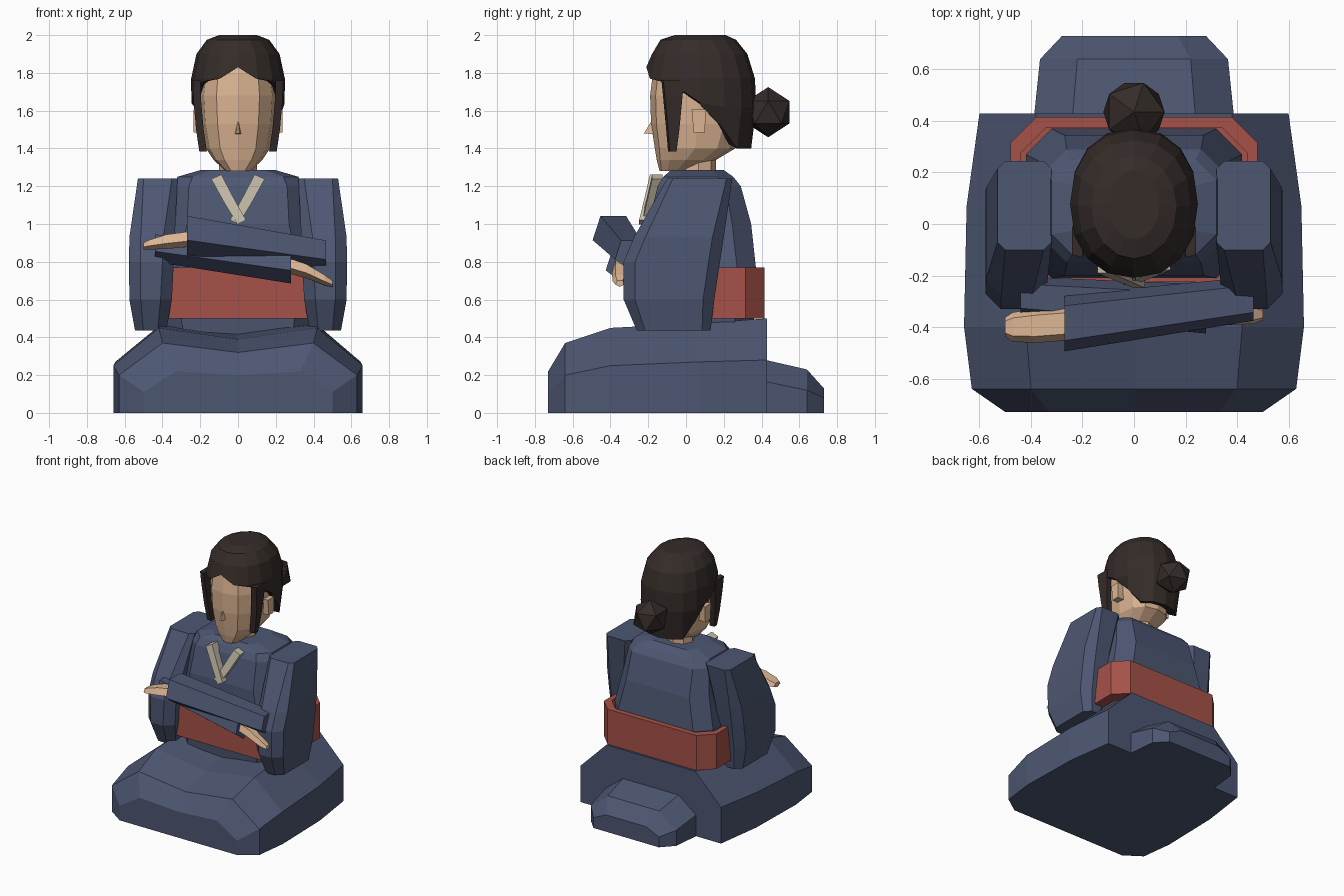
import bpy, bmesh
from math import sin, cos, pi, radians, copysign

if "Cube" in bpy.data.objects:
    bpy.data.objects.remove(bpy.data.objects["Cube"])


def material(name, rgb):
    m = bpy.data.materials.new(name)
    m.diffuse_color = (*rgb, 1)
    m.use_nodes = True
    m.node_tree.nodes["Principled BSDF"].inputs["Base Color"].default_value = m.diffuse_color
    return m


BLUE = material("blue_cloth", (.075, .095, .17))
RED = material("red_cloth", (.38, .085, .065))
SKIN = material("skin", (.72, .46, .29))
HAIR = material("dark_hair", (.035, .025, .022))
CREAM = material("cream_cloth", (.55, .5, .39))


def loft(name, rings, mat):
    """Skin a list of equal-length rings and cap both ends."""
    bm = bmesh.new()
    vs = [[bm.verts.new(p) for p in r] for r in rings]
    n = len(rings[0])
    for a, b in zip(vs, vs[1:]):
        for i in range(n):
            j = (i + 1) % n
            bm.faces.new((a[i], a[j], b[j], b[i]))
    bm.faces.new(vs[0])
    bm.faces.new(vs[-1])
    bmesh.ops.remove_doubles(bm, verts=bm.verts, dist=.0005)
    bmesh.ops.recalc_face_normals(bm, faces=bm.faces)
    me = bpy.data.meshes.new(name)
    bm.to_mesh(me)
    bm.free()
    ob = bpy.data.objects.new(name, me)
    me.materials.append(mat)
    bpy.context.collection.objects.link(ob)
    return ob


def arch(y, w, zs, wt, zt, zc):
    """Mound cross-section at depth y."""
    half = [(w, 0), (w, zs), (wt, zt)]
    pts = half + [(0, zc)] + [(-x, z) for x, z in reversed(half)]
    return [(x, y, z) for x, z in pts]


def octo(z, x0, x1, y0, y1, c):
    """Rectangle with chamfered corners at height z."""
    return [(x0 + c, y0, z), (x1 - c, y0, z), (x1, y0 + c, z), (x1, y1 - c, z),
            (x1 - c, y1, z), (x0 + c, y1, z), (x0, y1 - c, z), (x0, y0 + c, z)]


def penta(x, y, z, ry, rz):
    """Upright pentagon in the side plane, flat edge on top."""
    return [(x, y + ry * cos(radians(54 + 72 * k)), z + rz * sin(radians(54 + 72 * k)))
            for k in range(5)]


def oval(zs, rx, y0, y1, n, e=1.0):
    """Ring with its first point at the front; zs is a height or one per point."""
    out = []
    for i in range(n):
        a = 2 * pi * i / n
        s, c = sin(a), -cos(a)
        s, c = copysign(abs(s) ** e, s), copysign(abs(c) ** e, c)
        z = zs[i] if isinstance(zs, list) else zs
        out.append((rx * s, (y0 + y1) / 2 + (y1 - y0) / 2 * c, z))
    return out


# Kneeling lap and the feet bump behind it
loft("lap", [arch(-.73, .5, .11, .33, .22, .2), arch(-.64, .63, .2, .4, .37, .32),
             arch(-.4, .66, .25, .42, .45, .39), arch(.07, .65, .27, .4, .475, .45),
             arch(.43, .6, .28, .38, .5, .5)], BLUE)
loft("feet_cover", [arch(.4, .39, .17, .24, .285, .285), arch(.64, .365, .12, .22, .23, .23),
                    arch(.73, .28, .08, .17, .13, .13)], BLUE)

# Torso and sash
loft("torso", [octo(.36, -.38, .38, -.19, .34, .1), octo(.5, -.4, .4, -.2, .36, .1),
               octo(.77, -.42, .42, -.21, .37, .1), octo(1.0, -.37, .37, -.2, .345, .1),
               octo(1.2, -.34, .34, -.15, .29, .08), octo(1.25, -.32, .32, -.12, .25, .08),
               octo(1.285, -.2, .2, -.08, .2, .06)], BLUE)
sash = [(.5, .48, -.225, .415), (.77, .48, -.225, .415), (.77, .44, -.19, .375), (.5, .44, -.19, .375)]
loft("sash", [octo(z, -x, x, a, b, .1) for z, x, a, b in sash], RED)

# Collar bands crossing at the chest
for s, name in ((1, "collar_right"), (-1, "collar_left")):
    d = .006 * s
    rings = []
    for x, y, z, w in ((.115, -.165, 1.25, .027), (.045, -.195, 1.12, .025), (-.02, -.222, 1.01, .022)):
        rings.append([(s * (x - w), y - .02 + d, z + .012), (s * (x + w), y - .02 + d, z - .012),
                      (s * (x + w), y + .04, z - .012), (s * (x - w), y + .04, z + .012)])
    loft(name, rings, CREAM)

# Hanging upper sleeves
for s, name in ((1, "sleeve_right"), (-1, "sleeve_left")):
    rings = [octo(.435, .38, .545, -.26, .13, .045), octo(.6, .35, .575, -.33, .15, .06),
             octo(.8, .34, .577, -.33, .18, .06), octo(.93, .335, .575, -.275, .2, .06),
             octo(1.24, .32, .53, -.1, .245, .03)]
    loft(name, [[(s * x, y, z) for x, y, z in r] for r in rings], BLUE)

# Folded forearms and hands
loft("forearm_upper", [penta(.465, -.29, .84, .09, .09), penta(-.27, -.385, .95, .115, .115)], BLUE)
loft("forearm_lower", [penta(-.44, -.28, .88, .08, .08), penta(.28, -.33, .785, .1, .1)], BLUE)
loft("hand_left", [penta(-.25, -.385, .925, .07, .045), penta(-.38, -.395, .91, .07, .042),
                   penta(-.47, -.4, .893, .06, .028), penta(-.5, -.4, .885, .04, .02)], SKIN)
loft("hand_right", [penta(.26, -.34, .785, .05, .045), penta(.36, -.345, .755, .05, .042),
                    penta(.46, -.35, .705, .04, .03), penta(.5, -.35, .685, .025, .018)], SKIN)

# Neck, head, nose, ears
loft("neck", [oval(1.24, .1, -.03, .16, 8), oval(1.45, .1, -.03, .16, 8)], SKIN)
loft("head", [oval(z, rx, a, b, 12, .85) for z, rx, a, b in (
    (1.28, .065, -.14, .04), (1.34, .13, -.155, .16), (1.4, .17, -.165, .26),
    (1.53, .195, -.185, .31), (1.68, .205, -.19, .32), (1.8, .19, -.175, .3), (1.9, .13, -.1, .22))], SKIN)
loft("nose", [[(-.017, -.17, 1.475), (.017, -.17, 1.475), (.006, -.222, 1.48), (-.006, -.222, 1.48)],
              [(-.004, -.17, 1.54), (.004, -.17, 1.54), (.003, -.186, 1.54), (-.003, -.186, 1.54)]], SKIN)
for s, name in ((1, "ear_right"), (-1, "ear_left")):
    loft(name, [[(s * x, y, z) for y, z in ((.04, 1.485), (.1, 1.485), (.105, 1.605), (.03, 1.605))]
                for x in (.17, .235)], SKIN)

# Hair cap: hem height varies from the fringe round to the nape
hem = [1.83, 1.77, 1.755, 1.72, 1.64, 1.52, 1.4, 1.4, 1.4]
hem = hem + hem[-2:0:-1]
rings = [oval(2.0, .1, -.06, .21, 16), oval(1.975, .165, -.135, .265, 16), oval(1.9, .22, -.18, .325, 16, .92)]
for z, rx, a, b in ((1.77, .248, -.21, .365), (1.62, .247, -.21, .372), (1.38, .225, -.21, .345)):
    rings.append(oval([max(z, h) for h in hem], rx, a, b, 16, .9))
rings.append([(x * .78, .08 + (y - .08) * .78, z + .02) for x, y, z in rings[-1]])
rings.append([(x * .1, .08 + (y - .08) * .1, 1.66) for x, y, z in rings[-1]])
loft("hair_cap", rings, HAIR)

# Side locks in front of the ears
for s, name in ((1, "side_lock_right"), (-1, "side_lock_left")):
    rings = [[(s * (x - .04), y0, z), (s * x, y0 + .01, z), (s * x, y1, z), (s * (x - .04), y1, z)]
             for x, y0, y1, z in ((.24, -.13, -.01, 1.76), (.236, -.12, -.02, 1.66),
                                  (.222, -.105, -.035, 1.5), (.205, -.095, -.05, 1.385))]
    loft(name, rings, HAIR)

# Bun
bpy.ops.mesh.primitive_ico_sphere_add(subdivisions=1, radius=.133, location=(0, .435, 1.592))
bun = bpy.context.object
bun.name = "hair_bun"
bun.data.materials.append(HAIR)
